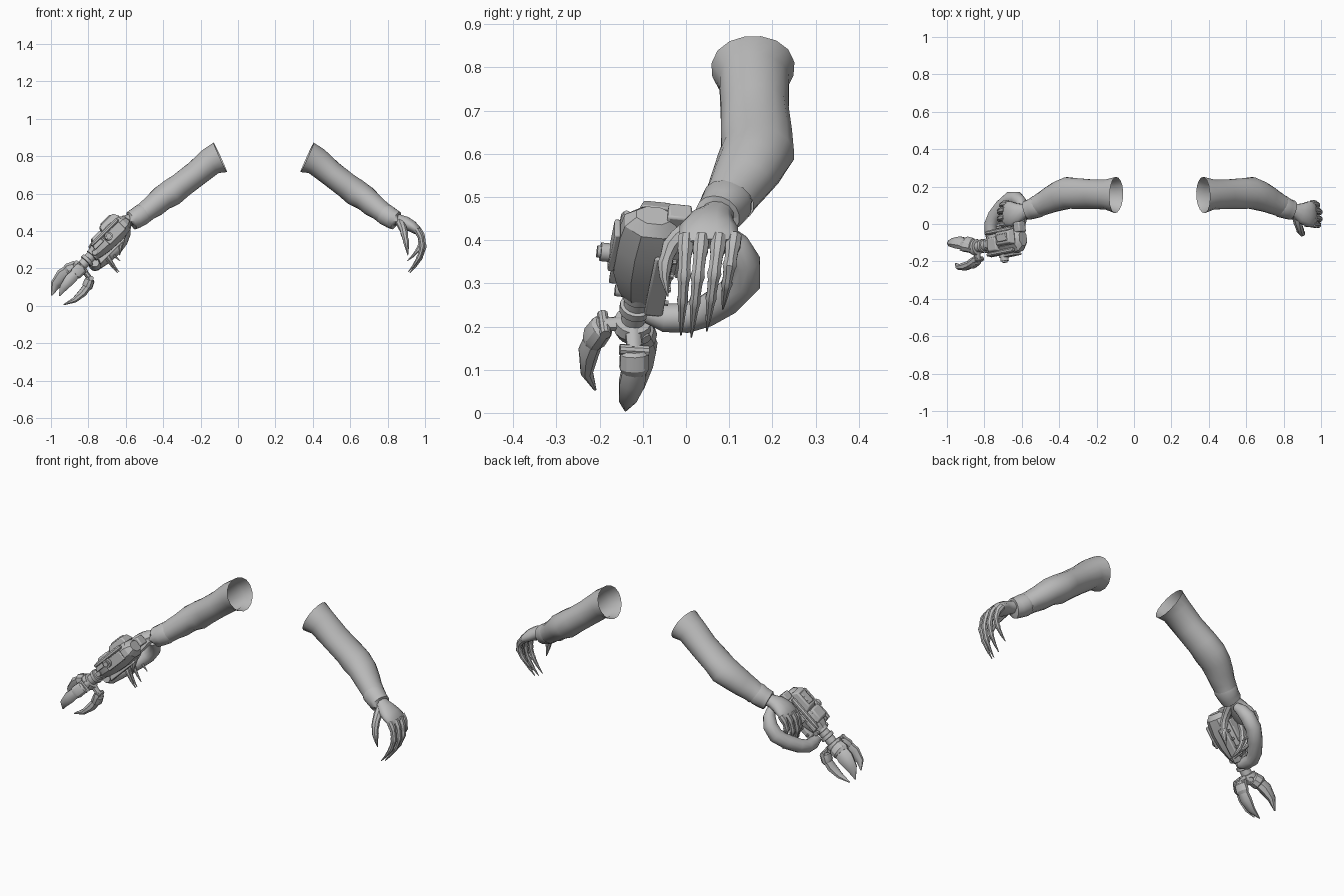
import bpy, bmesh, math
from mathutils import Vector, Matrix

cube = bpy.data.objects.get("Cube")
if cube:
    bpy.data.objects.remove(cube, do_unlink=True)

grey = bpy.data.materials.new("plain_grey")
grey.use_nodes = True
grey.diffuse_color = (0.5, 0.5, 0.5, 1)
bsdf = next(n for n in grey.node_tree.nodes if n.type == 'BSDF_PRINCIPLED')
bsdf.inputs["Base Color"].default_value = (0.5, 0.5, 0.5, 1)

MIRROR_PLANE = 0.275  # the right arm is the left one with x -> this - x


def finish(name, bm, mirror=False, angle=40, bevel=0):
    if mirror:
        for v in bm.verts:
            v.co.x = MIRROR_PLANE - v.co.x
        bmesh.ops.reverse_faces(bm, faces=bm.faces[:])
    me = bpy.data.meshes.new(name)
    bm.to_mesh(me)
    bm.free()
    me.materials.append(grey)
    for p in me.polygons:
        p.use_smooth = True
    me.set_sharp_from_angle(angle=math.radians(angle))
    ob = bpy.data.objects.new(name, me)
    bpy.context.scene.collection.objects.link(ob)
    if bevel:
        mod = ob.modifiers.new("Bevel", 'BEVEL')
        mod.width, mod.segments = bevel, 2
    return ob


def loft(name, rows, sides=12, ref=(0, 1, 0), caps=True, mirror=False, angle=40, wrinkle=0):
    """Rings along a path; each row is x, y, z, radius along ref, other radius."""
    bm = bmesh.new()
    pts = [Vector(r[:3]) for r in rows]
    rings = []
    for i, row in enumerate(rows):
        t = (pts[min(i + 1, len(pts) - 1)] - pts[max(i - 1, 0)]).normalized()
        b = Vector(ref)
        b = (b - t * b.dot(t)).normalized()
        n = t.cross(b)
        ring = []
        for k in range(sides):
            a = math.tau * (k + 0.5) / sides
            s = 1 + wrinkle * math.sin(3 * a + 2.1 * i)
            ring.append(bm.verts.new(pts[i] + b * row[3] * s * math.cos(a) + n * row[-1] * s * math.sin(a)))
        rings.append(ring)
    for r0, r1 in zip(rings, rings[1:]):
        for k in range(sides):
            j = (k + 1) % sides
            bm.faces.new((r0[k], r0[j], r1[j], r1[k]))
    if caps:
        bm.faces.new(rings[0][::-1])
        bm.faces.new(rings[-1])
    return finish(name, bm, mirror, angle)


# ---- Arms: sleeve, hand, fingers and thumb, built once per side ----
SLEEVE = [(.37, .155, .795, .097, .088), (.42, .157, .772, .082, .076), (.50, .16, .705, .08, .07),
          (.58, .163, .645, .083, .07), (.63, .165, .605, .086, .074), (.68, .15, .575, .08, .068),
          (.72, .13, .54, .072, .064), (.76, .11, .51, .064, .057), (.785, .1, .49, .06, .056)]
CUFF = [(.775, .103, .497, .056, .052), (.79, .094, .487, .061, .058), (.82, .082, .468, .055, .055),
        (.845, .073, .456, .053, .052), (.855, .07, .451, .046, .044), (.845, .073, .456, .035, .035)]
HAND = [(.825, .08, .47, .038, .033), (.865, .069, .456, .04, .032), (.895, .058, .443, .056, .036),
        (.93, .053, .425, .07, .032), (.955, .053, .405, .071, .026), (.968, .054, .392, .062, .016)]
# Knuckle y, tip y, tip z, knuckle x for index to little finger
FINGERS = {"index": (.0, -.012, .18, .955), "middle": (.037, .012, .175, .963),
           "ring": (.077, .048, .19, .962), "little": (.112, .085, .24, .95)}

for side, mir in (("left", False), ("right", True)):
    loft(side + "_sleeve", SLEEVE, 16, caps=False, mirror=mir, wrinkle=.02)
    loft(side + "_cuff", CUFF, 16, caps=False, mirror=mir, wrinkle=.015)
    loft(side + "_hand", HAND, 12, mirror=mir, angle=60)
    for name, (y0, y1, ztip, x0) in FINGERS.items():
        # Fraction of the finger, forward bulge and radius
        rows = []
        for f, dx, r in ((0, 0, .018), (.14, .018, .019), (.2, .023, .016), (.34, .028, .015),
                         (.4, .029, .018), (.46, .027, .014), (.6, .017, .012), (.65, .012, .014),
                         (.7, .006, .011), (.86, -.018, .007), (1, -.045, .002)):
            rows.append((x0 + dx, y0 + (y1 - y0) * f, .41 + (ztip - .41) * f, r, r))
        loft(side + "_" + name + "_finger", rows, 8, mirror=mir)
    thumb = [(.865, .05, .45, .024), (.875, .012, .43, .024), (.885, -.022, .405, .02), (.89, -.036, .385, .021),
             (.895, -.045, .36, .016), (.899, -.049, .345, .018), (.903, -.05, .315, .012), (.908, -.042, .27, .002)]
    loft(side + "_thumb", thumb, 8, ref=(1, 0, 0), mirror=mir)

# ---- Forearm device on the right arm, in its own frame: along, outward, sideways ----
START, END = Vector((-.60, -.075, .45)), Vector((-.87, -.13, .18))
A = (END - START).normalized()
V = (Vector((0, 1, 0)) - A * A.y).normalized()
U = V.cross(A)
FRAME = Matrix((A, U, V)).transposed()


def spot(w, u, v):
    return START + FRAME @ Vector((w, u, v))


def block(name, centre, size, taper=1, bevel=.006):
    bm = bmesh.new()
    bmesh.ops.create_cube(bm, size=1)
    for v in bm.verts:
        k = taper if v.co.y > 0 else 1
        local = Vector((v.co.x * size[0] * k, v.co.y * size[1], v.co.z * size[2] * k))
        v.co = spot(*(Vector(centre) + local))
    return finish(name, bm, angle=30, bevel=bevel)


def along(name, rows, sides=12, u=0, v=0, angle=30):
    """Lathe-like loft parallel to the device axis: rows of distance, side radius, outward radius."""
    return loft(name, [(*spot(r[0], u, v), r[1], r[-1]) for r in rows], sides, angle=angle)


def rod(name, a, b, r, sides=12, ref=(0, 0, 1)):
    return loft(name, [(*spot(*a), r, r), (*spot(*b), r, r)], sides, ref=ref, angle=30)


along("device_body", [(-.01, .045, .03), (.015, .07, .052), (.09, .082, .06), (.17, .075, .055),
                      (.225, .055, .045), (.25, .04, .035)], 8)
along("barrel", [(.22, .036), (.26, .036), (.262, .029), (.285, .029), (.287, .037), (.305, .037),
                 (.307, .028), (.335, .028), (.337, .042), (.36, .045), (.385, .03)], 16)

# Armour and panels
block("dorsal_plate", (.07, .062, .012), (.13, .036, .085), .75)
block("dorsal_panel", (.07, .083, .012), (.075, .008, .042), .9, .002)
block("front_plate", (.17, .05, -.01), (.085, .03, .09), .75)
block("rear_mount", (.0, .01, .06), (.05, .05, .06), .9)
block("under_rail", (.16, -.05, .035), (.19, .03, .045), .85)
for i in range(4):
    rod("rail_peg", (.09 + .045 * i, -.045, .045), (.09 + .045 * i, -.045, .066), .007, 8)
for s in (-1, 1):
    block("side_panel", (.1, .0, s * .078), (.12, .055, .014), 1, .004)
    block("side_rib", (.2, .02, s * .062), (.07, .022, .02), .8, .004)
    along("side_pipe", [(.03, .008), (.04, .013), (.2, .013), (.23, .008)], 8, u=.04, v=s * .058)
rod("side_knob", (.135, .01, -.06), (.135, .01, -.105), .022, 16)
rod("knob_cap", (.135, .01, -.1), (.135, .01, -.113), .014, 16)
rod("cross_pin", (.245, .0, -.055), (.245, .0, .055), .014)

# Rounded guard that wraps behind the hand
GUARD = [(-.595, .085, .42, .022), (-.605, .115, .39, .032), (-.625, .135, .35, .038), (-.66, .135, .305, .04),
         (-.705, .095, .265, .039), (-.745, .045, .235, .037), (-.765, 0, .22, .035),
         (-.765, -.05, .22, .033), (-.765, -.09, .23, .022)]
loft("hand_guard", GUARD, 12, ref=(-.7, 0, .7), angle=50)

# Three claws round the hub: each has a link, a knuckle sleeve and a hooked blade
CLAWS = {"outer": [(-.86, -.115, .20), (-.90, -.108, .185), (-.935, -.1, .16), (-.975, -.098, .115), (-.996, -.1, .055)],
         "front": [(-.835, -.19, .205), (-.865, -.212, .175), (-.90, -.226, .14), (-.935, -.23, .095), (-.955, -.21, .053)],
         "lower": [(-.79, -.12, .145), (-.805, -.12, .105), (-.83, -.125, .07), (-.875, -.135, .03), (-.932, -.14, .006)]}
hub = spot(.345, 0, 0)
for name, path in CLAWS.items():
    p = [Vector(q) for q in path]
    out = (p[0] - hub).normalized()
    wide = out.cross(A).normalized()
    big = .046 if name == "outer" else .034
    loft(name + "_claw_link", [(*hub, .02, .016), (*p[0], .018, .014)], 8, ref=wide)
    loft(name + "_claw_knuckle", [(*p[0], big * .8, big * .6), (*p[0].lerp(p[1], .2), big, big * .8),
                                  (*p[1], big * 1.05, big * .85), (*p[1].lerp(p[2], .25), big * .9, big * .7)],
         10, ref=wide, angle=30)
    loft(name + "_claw_blade", [(*p[1], big * .85, big * .65), (*p[2], big * .95, big * .7),
                                (*p[3], big * .65, big * .45), (*p[4], .003, .003)], 8, ref=wide)
    rod(name + "_claw_pin", FRAME.transposed() @ (p[0] + wide * big - START),
        FRAME.transposed() @ (p[0] - wide * big - START), .013, 10, ref=A)
